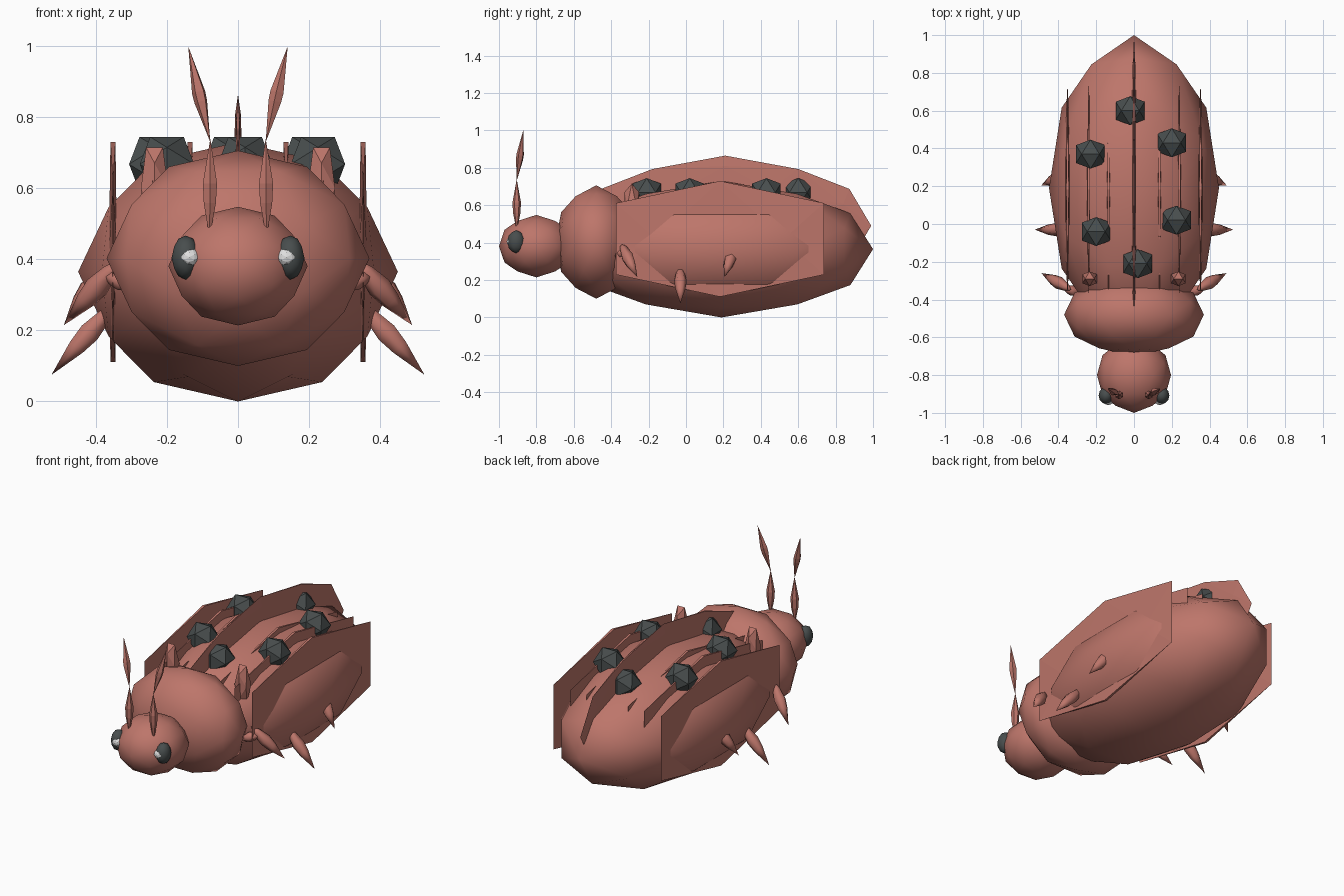
import bpy, bmesh, math
from mathutils import Vector

if "Cube" in bpy.data.objects:
    bpy.data.objects.remove(bpy.data.objects["Cube"])


def material(name, rgb):
    m = bpy.data.materials.new(name)
    m.diffuse_color = (*rgb, 1)
    m.use_nodes = True
    m.node_tree.nodes["Principled BSDF"].inputs["Base Color"].default_value = m.diffuse_color
    return m


SHELL = material("dusty red", (0.51, 0.18, 0.145))
DARK = material("charcoal", (0.065, 0.075, 0.075))
LIGHT = material("pale grey", (0.75, 0.75, 0.75))


def finish(bm, name, mat, smooth):
    bmesh.ops.recalc_face_normals(bm, faces=bm.faces)
    for f in bm.faces:
        f.smooth = smooth
    me = bpy.data.meshes.new(name)
    bm.to_mesh(me)
    bm.free()
    me.materials.append(mat)
    ob = bpy.data.objects.new(name, me)
    bpy.context.collection.objects.link(ob)
    return ob


def ico(name, center, radii, mat, detail=0, smooth=False):
    """Icosahedron aligned to the axes, optionally subdivided, scaled per axis."""
    bm = bmesh.new()
    t = (1 + math.sqrt(5)) / 2
    for a in (-1, 1):
        for b in (-t, t):
            for co in ((a, 0, b), (0, b, a), (b, a, 0)):
                bm.verts.new(co)
    bmesh.ops.convex_hull(bm, input=bm.verts[:])
    for _ in range(detail):
        bmesh.ops.subdivide_edges(bm, edges=bm.edges[:], cuts=1, use_grid_fill=True)
    for v in bm.verts:
        n = v.co.normalized()
        v.co = Vector(center) + Vector([n[i] * radii[i] for i in range(3)])
    return finish(bm, name, mat, smooth)


def spindle(name, p0, p1, radius, profile, mat=SHELL, sides=6, smooth=False):
    """Pointed spindle between two points; profile holds (position, width) rings."""
    bm = bmesh.new()
    p0, p1 = Vector(p0), Vector(p1)
    rot = (p1 - p0).to_track_quat('Z', 'Y')
    rings = []
    for t, w in profile:
        c = p0.lerp(p1, t)
        rings.append([bm.verts.new(c + rot @ Vector((
            radius * w * math.cos(k * math.tau / sides),
            radius * w * math.sin(k * math.tau / sides), 0))) for k in range(sides)])
    a, b = bm.verts.new(p0), bm.verts.new(p1)
    for k in range(sides):
        j = (k + 1) % sides
        bm.faces.new((a, rings[0][j], rings[0][k]))
        bm.faces.new((b, rings[-1][k], rings[-1][j]))
        for r, s in zip(rings, rings[1:]):
            bm.faces.new((r[k], r[j], s[j], s[k]))
    return finish(bm, name, mat, smooth)


# Main body masses
ico("abdomen", (0, 0.19, 0.365), (0.45, 0.81, 0.365), SHELL, 1, True)
ico("thorax", (0, -0.48, 0.403), (0.37, 0.22, 0.303), SHELL, 1, True)
ico("head", (0, -0.80, 0.381), (0.196, 0.20, 0.167), SHELL, 1, True)

# Thin ridge along the back
ico("back_ridge", (0, 0.21, 0.49), (0.015, 0.78, 0.375), SHELL, 1)

# Raised spots on the back
for i, (x, y) in enumerate([(-0.02, 0.60), (-0.23, 0.37), (0.20, 0.43),
                            (-0.20, -0.04), (0.225, 0.02), (0.02, -0.21)]):
    ico(f"spot_{i + 1}", (x, y, 0.668), (0.09, 0.09, 0.09), DARK)

LEG = [(0.18, 0.65), (0.42, 1.0), (0.62, 0.8)]
FEELER = [(0.35, 0.85), (0.55, 1.0)]

for side, s in (("left", -1), ("right", 1)):
    # Upright wing plates, three each side
    for part, x in (("inner", 0.135), ("middle", 0.24), ("outer", 0.352)):
        ico(f"{part}_wing_plate_{side}", (s * x, 0.182, 0.42),
            (0.0135, 0.653, 0.364), SHELL)
    # Shoulder horns behind the thorax
    ico(f"shoulder_horn_{side}", (s * 0.235, -0.29, 0.60), (0.045, 0.045, 0.135), SHELL)
    # Eyes with bright pupils
    ico(f"eye_{side}", (s * 0.147, -0.908, 0.405), (0.04, 0.047, 0.062), DARK, 1, True)
    ico(f"pupil_{side}", (s * 0.137, -0.934, 0.406), (0.03, 0.025, 0.026), LIGHT, 1)
    # Two-part antennae
    spindle(f"antenna_base_{side}", (s * 0.08, -0.905, 0.46), (s * 0.078, -0.905, 0.74),
            0.023, FEELER)
    spindle(f"antenna_tip_{side}", (s * 0.078, -0.905, 0.73), (s * 0.14, -0.87, 1.0),
            0.02, [(0.42, 0.95), (0.52, 1.0)], sides=5)
    # Legs
    spindle(f"front_thigh_{side}", (s * 0.28, -0.37, 0.32), (s * 0.39, -0.33, 0.36),
            0.028, LEG, smooth=True)
    spindle(f"front_leg_{side}", (s * 0.33, -0.35, 0.40), (s * 0.49, -0.26, 0.215),
            0.034, LEG, smooth=True)
    spindle(f"middle_leg_{side}", (s * 0.34, -0.03, 0.28), (s * 0.525, -0.03, 0.075),
            0.034, LEG, smooth=True)
    spindle(f"rear_leg_{side}", (s * 0.36, 0.26, 0.385), (s * 0.49, 0.205, 0.215),
            0.034, LEG, smooth=True)
